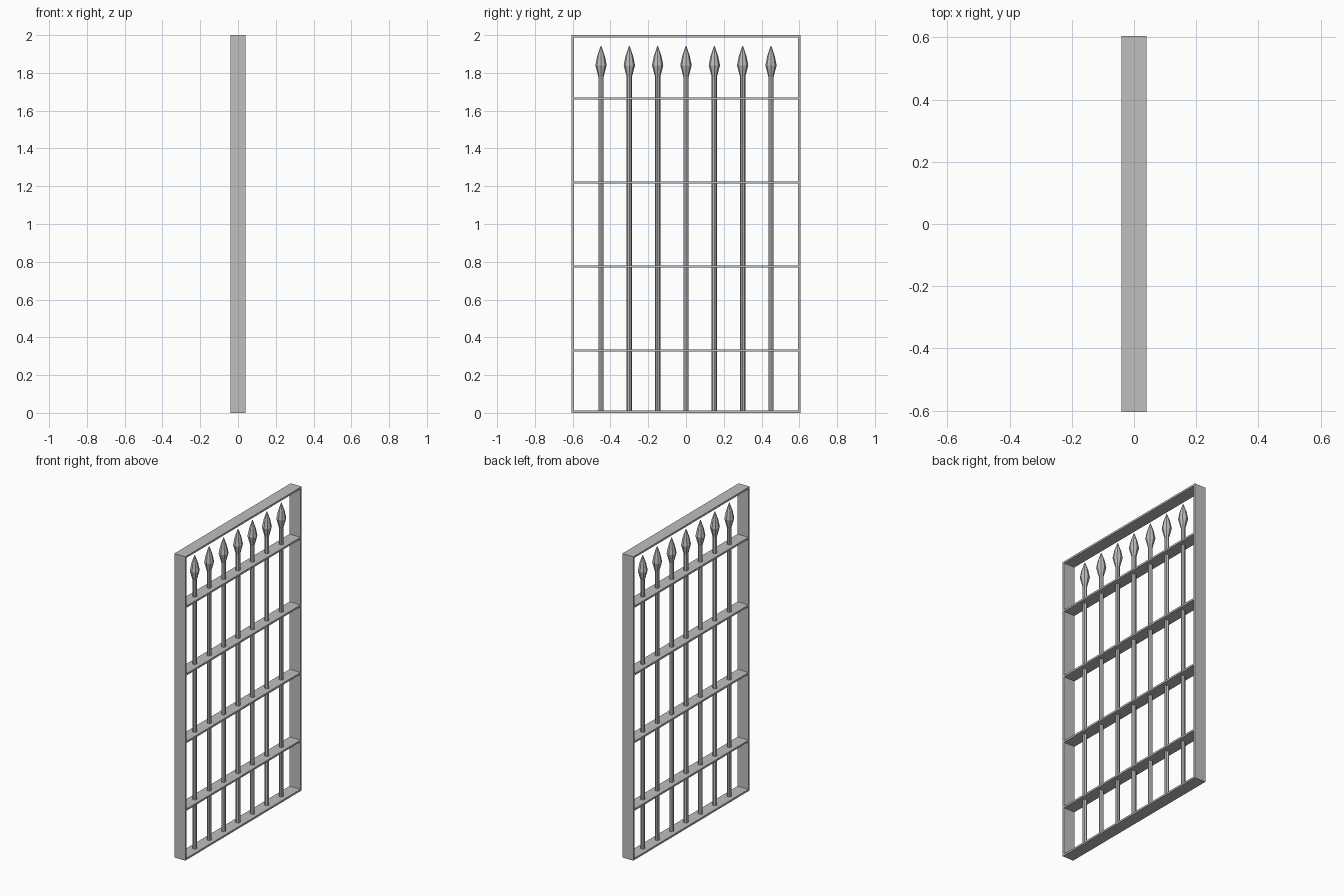
import bpy, bmesh

cube = bpy.data.objects.get("Cube")
if cube:
    bpy.data.objects.remove(cube)

DEPTH, WIDTH, HEIGHT, WALL = 0.08, 1.21, 2.0, 0.012
HALF = WIDTH / 2


def material(name, rgb):
    m = bpy.data.materials.new(name)
    m.use_nodes = True
    m.diffuse_color = (*rgb, 1)
    m.node_tree.nodes["Principled BSDF"].inputs["Base Color"].default_value = (*rgb, 1)
    return m


iron = material("grey iron", (0.52, 0.52, 0.52))


def finish(name, bm):
    bmesh.ops.recalc_face_normals(bm, faces=bm.faces)
    mesh = bpy.data.meshes.new(name)
    bm.to_mesh(mesh)
    bm.free()
    mesh.materials.append(iron)
    obj = bpy.data.objects.new(name, mesh)
    bpy.context.collection.objects.link(obj)
    return obj


def box(name, size, centre):
    bm = bmesh.new()
    bmesh.ops.create_cube(bm, size=1)
    bmesh.ops.scale(bm, vec=size, verts=bm.verts)
    bmesh.ops.translate(bm, vec=centre, verts=bm.verts)
    return finish(name, bm)


def lathe(name, profile, y, sides):
    """Closed faceted solid from (radius, height) rings."""
    bm = bmesh.new()
    for (r1, z1), (r2, z2) in zip(profile, profile[1:]):
        made = bmesh.ops.create_cone(bm, segments=sides, radius1=r1, radius2=r2,
                                     depth=z2 - z1, cap_ends=False)
        bmesh.ops.translate(bm, vec=(0, y, (z1 + z2) / 2), verts=made["verts"])
    bmesh.ops.remove_doubles(bm, verts=bm.verts, dist=0.0005)
    bmesh.ops.holes_fill(bm, edges=bm.edges, sides=sides)
    return finish(name, bm)


# Outer frame
for side, s in (("left", 1), ("right", -1)):
    box(f"frame_post_{side}", (DEPTH, WALL, HEIGHT), (0, s * (HALF - WALL / 2), HEIGHT / 2))
for name, z in (("frame_sill", WALL / 2), ("frame_lintel", HEIGHT - WALL / 2)):
    box(name, (DEPTH, WIDTH - 2 * WALL, WALL), (0, 0, z))

# Flat cross rails
for i in range(4):
    box(f"cross_rail_{i + 1}", (DEPTH, WIDTH - 2 * WALL, WALL), (0, 0, 0.33 + 0.445 * i))

# Upright bars with spear points
for i in range(7):
    y = (i - 3) * 0.15
    lathe(f"bar_{i + 1}", [(0.014, WALL), (0.014, 1.79)], y, 8)
    lathe(f"spear_point_{i + 1}",
          [(0.014, 1.78), (0.03, 1.84), (0.02, 1.89), (0.002, 1.942)], y, 8)
